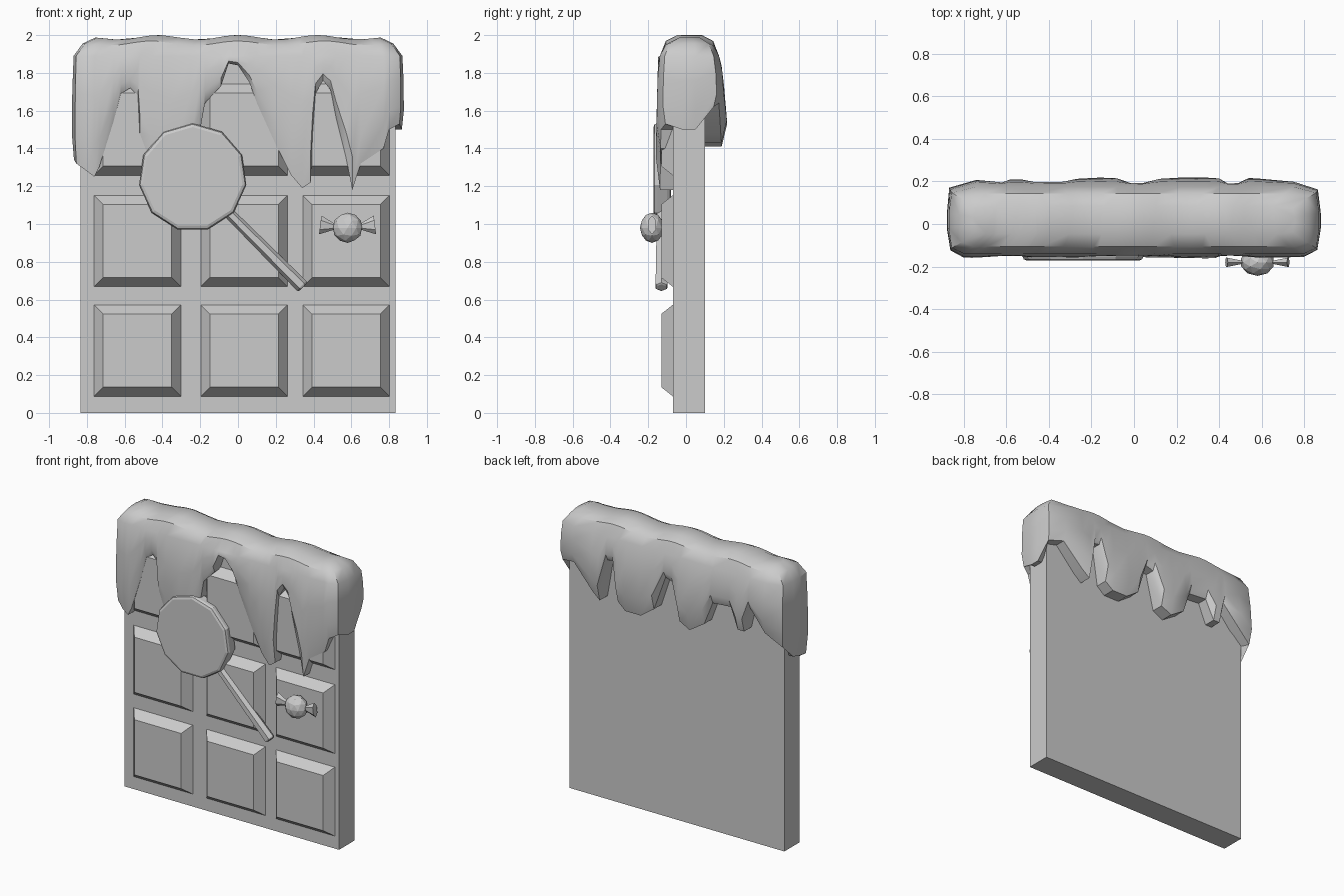
import bpy
import bmesh
import math
from mathutils import Vector, Matrix

default_cube = bpy.data.objects.get("Cube")
if default_cube:
    bpy.data.objects.remove(default_cube, do_unlink=True)

HALF_WIDTH, FRONT, BACK = 0.835, -0.07, 0.10


def finish(name, bm, smooth_angle=None):
    """Turn a bmesh into a named object, optionally with angle-based smoothing."""
    bmesh.ops.recalc_face_normals(bm, faces=bm.faces)
    mesh = bpy.data.meshes.new(name)
    bm.to_mesh(mesh)
    bm.free()
    obj = bpy.data.objects.new(name, mesh)
    bpy.context.collection.objects.link(obj)
    if smooth_angle:
        bpy.ops.object.select_all(action="DESELECT")
        obj.select_set(True)
        bpy.context.view_layer.objects.active = obj
        bpy.ops.object.shade_smooth_by_angle(angle=math.radians(smooth_angle))
    return obj


def block(name, low, high, front_inset=0.0):
    """Box between two corners; the front face may be narrowed to slope the sides."""
    low, high = Vector(low), Vector(high)
    center, size = (low + high) / 2, high - low
    bm = bmesh.new()
    bmesh.ops.create_cube(bm, size=1)
    for v in bm.verts:
        is_front = v.co.y < 0
        v.co = center + v.co * size
        if is_front:
            v.co.x -= math.copysign(front_inset, v.co.x - center.x)
            v.co.z -= math.copysign(front_inset, v.co.z - center.z)
    return finish(name, bm)


def rod(name, start, end, radius_start, radius_end, sides, flatten=1.0, bevel=0.0):
    """Tapered prism between two points, optionally squashed in depth."""
    start, end = Vector(start), Vector(end)
    axis = end - start
    bm = bmesh.new()
    bmesh.ops.create_cone(bm, cap_ends=True, segments=sides, radius1=radius_start,
                          radius2=radius_end, depth=axis.length)
    if bevel:
        rims = [e for e in bm.edges if abs(e.verts[0].co.z - e.verts[1].co.z) < bevel / 10]
        bmesh.ops.bevel(bm, geom=rims, offset=bevel, segments=2, profile=0.5,
                        affect="EDGES")
    middle = (start + end) / 2
    turn = axis.to_track_quat("Z", "Y").to_matrix().to_4x4()
    bmesh.ops.transform(bm, matrix=Matrix.Translation(middle) @ turn, verts=bm.verts)
    for v in bm.verts:
        v.co.y = middle.y + (v.co.y - middle.y) * flatten
    return finish(name, bm)


# Bar with its raised squares
block("bar_slab", (-HALF_WIDTH, FRONT, 0), (HALF_WIDTH, BACK, 1.88))
for row, bottom in enumerate((0.08, 0.66, 1.25)):
    for column, left in enumerate((-0.77, -0.205, 0.335)):
        block(f"bar_square_{row + 1}_{column + 1}", (left, -0.131, bottom),
              (left + 0.475, FRONT + 0.01, bottom + 0.5), 0.056)

# Lower edge of the icing, running once around the bar
front_edge = [(-0.8, 1.28), (-0.76, 1.25), (-0.735, 1.3), (-0.66, 1.54), (-0.62, 1.69),
              (-0.57, 1.72), (-0.53, 1.68), (-0.52, 1.48), (-0.46, 1.32), (-0.35, 1.2),
              (-0.25, 1.3), (-0.2, 1.5), (-0.175, 1.64), (-0.09, 1.73), (-0.05, 1.85),
              (0, 1.84), (0.06, 1.75), (0.1, 1.64), (0.2, 1.42), (0.28, 1.26),
              (0.34, 1.19), (0.385, 1.22), (0.395, 1.48), (0.41, 1.69), (0.45, 1.76),
              (0.49, 1.71), (0.52, 1.56), (0.57, 1.36), (0.605, 1.18), (0.65, 1.32),
              (0.77, 1.4), (0.8, 1.5)]
back_edge = [(0.75, 1.64), (0.6, 1.48), (0.54, 1.43), (0.49, 1.72), (0.44, 1.73),
             (0.4, 1.46), (0.34, 1.41), (0.22, 1.41), (0.12, 1.48), (0.04, 1.72),
             (-0.02, 1.7), (-0.08, 1.45), (-0.16, 1.41), (-0.27, 1.48), (-0.33, 1.64),
             (-0.47, 1.65), (-0.53, 1.51), (-0.58, 1.51), (-0.62, 1.68), (-0.74, 1.54)]
edge = [(-HALF_WIDTH, FRONT, 1.32)]
edge += [(x, FRONT, z) for x, z in front_edge]
edge += [(HALF_WIDTH, FRONT, 1.53), (HALF_WIDTH, -0.02, 1.5), (HALF_WIDTH, 0.05, 1.5),
         (HALF_WIDTH, BACK, 1.62)]
edge += [(x, BACK, z) for x, z in back_edge]
edge += [(-HALF_WIDTH, BACK, 1.46), (-HALF_WIDTH, 0.05, 1.36), (-HALF_WIDTH, -0.02, 1.34)]


def icing_column(x, y, z):
    """Points from the hidden inner lip, up the outside and over the shoulder."""
    out = Vector((0, 0, 0))
    if abs(x) >= HALF_WIDTH:
        out.x = math.copysign(0.04, x)
    if y == FRONT:
        out.y = -0.078
    elif y == BACK:
        out.y = 0.085
    if out.x and out.y:
        out *= 0.62
    swell = 1 + (1.0 if y == BACK else 0.25) * max(0, 1.8 - z)
    base = Vector((x, y, 0))

    def at(height, amount):
        return base + out * amount + Vector((0, 0, height))

    points = [at(z, -0.2), at(z, 0.75 * swell), at(z + 0.25 * (1.9 - z), swell),
              at(z + 0.65 * (1.9 - z), (1 + swell) / 2), at(1.89, 0.88)]
    wave = 0.012 * math.cos(x * 13)
    for inward_x, inward_y, height in ((0.945, 0.8, 1.957), (0.87, 0.42, 1.988)):
        rim = points[4]
        points.append(Vector((rim.x * inward_x, 0.02 + (rim.y - 0.02) * inward_y,
                              height + wave)))
    return points


# Icing shell
bm = bmesh.new()
columns = [[bm.verts.new(p) for p in icing_column(*point)] for point in edge]
for here, following in zip(columns, columns[1:] + columns[:1]):
    for k in range(len(here) - 1):
        bm.faces.new((here[k], following[k], following[k + 1], here[k + 1]))
cap = bm.faces.new([column[-1] for column in columns])
bmesh.ops.triangulate(bm, faces=[cap])
finish("icing", bm, 35)

# Lollipop
rod("lollipop_head", (-0.24, -0.08, 1.247), (-0.24, -0.172, 1.247), 0.287, 0.287, 11,
    bevel=0.02)
rod("lollipop_stick", (-0.1, -0.13, 1.11), (0.345, -0.13, 0.665), 0.027, 0.036, 6,
    bevel=0.012)

# Wrapped sweet
sweet = Vector((0.58, -0.18, 0.98))
bm = bmesh.new()
bmesh.ops.create_icosphere(bm, subdivisions=2, radius=0.08)
for v in bm.verts:
    v.co = sweet + v.co * Vector((1, 0.8, 1))
finish("sweet_center", bm)
for side, name in ((-1, "right"), (1, "left")):
    rod(f"sweet_wrapper_{name}", sweet + Vector((side * 0.065, 0, 0.005)),
        sweet + Vector((side * 0.145, 0, 0.015)), 0.014, 0.05, 6, flatten=0.5)
